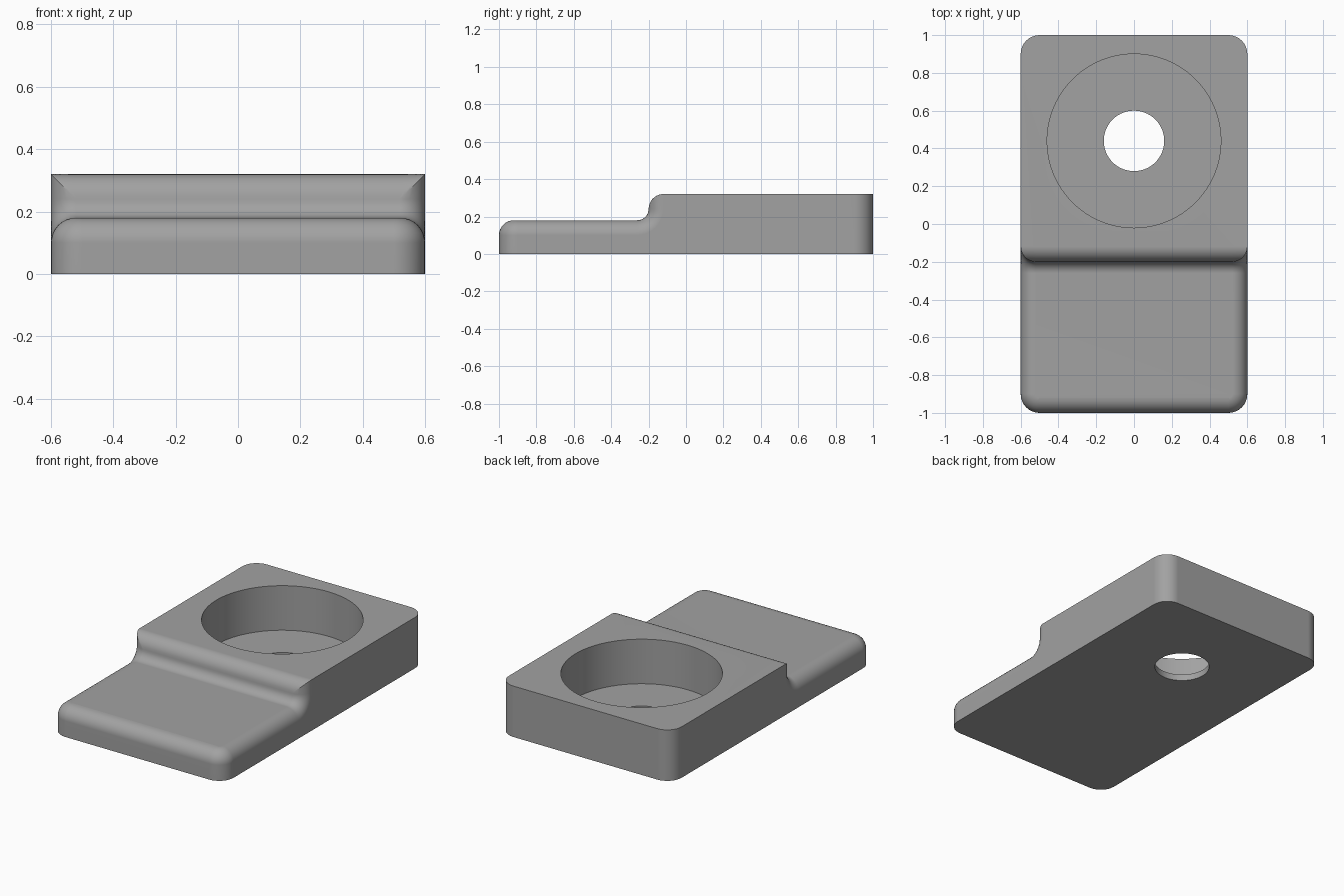
import bpy, bmesh
from math import sin, cos, pi, sqrt, acos

if "Cube" in bpy.data.objects:
    bpy.data.objects.remove(bpy.data.objects["Cube"])

W, L, TOP, DECK = 0.6, 1.0, 0.32, 0.18   # half width, half length, block and deck heights
R, F, C = 0.10, 0.08, 0.06               # plan corners, convex fillets, concave fillet
STEP = -0.20                             # y of the step face
N = 8                                    # segments per quarter round

grey = bpy.data.materials.new("plain grey")
grey.diffuse_color = (0.36, 0.36, 0.36, 1)
grey.use_nodes = True
grey.node_tree.nodes["Principled BSDF"].inputs["Base Color"].default_value = grey.diffuse_color


def ring(a):
    """Right half of one contour: down the step, along the deck, round the front corner."""
    e, d = F * (1 - cos(a)), F * (1 - sin(a))
    x = W - e
    pts = []
    # rounded top of the step, mitred into the rounded side corner
    low = acos(min(1, (F - d) / F))
    for i in range(N + 1):
        t = pi / 2 + (low - pi / 2) * i / N
        pts.append((x, STEP + F - F * cos(t), TOP - F + F * sin(t)))
    # concave foot of the step
    for i in range(N + 1):
        t = pi / 2 * i / N
        pts.append((x, STEP - C + (C + d) * cos(t), DECK + C - (C + d) * sin(t)))
    # front corner
    for i in range(N + 1):
        t = pi / 2 * i / N
        pts.append((W - R + (R - e) * cos(t), -L + R - (R - e) * sin(t), DECK - d))
    return pts


bm = bmesh.new()


def verts(pts, side=1):
    return [bm.verts.new((side * x, y, z)) for x, y, z in pts]


def strip(a, b):
    for i in range(len(a) - 1):
        bm.faces.new((a[i], a[i + 1], b[i + 1], b[i]))


# Deck, step and rolled edges
contours = [ring(pi / 2 * k / N) for k in range(N + 1)]
right = [verts(c) for c in contours]
left = [verts(c, -1) for c in contours]
for k in range(N):
    strip(right[k], right[k + 1])
    strip(left[k], left[k + 1])
    bm.faces.new((right[k][-1], right[k + 1][-1], left[k + 1][-1], left[k][-1]))
strip(right[-1], left[-1])

# Walls
arc = [pi / 2 * i / N for i in range(N + 1)]
back = [(W - R + R * cos(t), L - R + R * sin(t)) for t in arc]
front = [(W - R + R * cos(t), -L + R - R * sin(t)) for t in arc]
halves = []
for side, rings in ((1, right), (-1, left)):
    back_top = verts([(x, y, TOP) for x, y in back], side)
    back_low = verts([(x, y, 0) for x, y in back], side)
    front_low = verts([(x, y, 0) for x, y in front], side)
    strip(back_top, back_low)
    strip(rings[0][-(N + 1):], front_low)
    bm.faces.new(rings[0][N:-N] + [front_low[0], back_low[0], back_top[0]])
    # the sharp top corner joins the side panel at the head of the contour
    halves.append((back_top, back_low, front_low))
(rt, rb, rf), (lt, lb, lf) = halves
bm.faces.new((rt[-1], lt[-1], lb[-1], rb[-1]))
bm.faces.new((right[0][-1], left[0][-1], lf[-1], rf[-1]))

# Flat top and underside
bm.faces.new([r[0] for r in reversed(right)] + rt + lt[::-1] + [r[0] for r in left])
bm.faces.new(rf[::-1] + rb + lb[::-1] + lf)
bmesh.ops.remove_doubles(bm, verts=bm.verts[:], dist=1e-5)
bmesh.ops.recalc_face_normals(bm, faces=bm.faces[:])


def make_object(name, mesh_bm):
    mesh = bpy.data.meshes.new(name)
    mesh_bm.to_mesh(mesh)
    mesh_bm.free()
    mesh.materials.append(grey)
    obj = bpy.data.objects.new(name, mesh)
    bpy.context.collection.objects.link(obj)
    return obj


body = make_object("stepped_block", bm)

# Round pocket and through hole, cut with one stepped cylinder
cb = bmesh.new()
SEG = 96
loops = [[cb.verts.new((r * cos(2 * pi * i / SEG), 0.44 + r * sin(2 * pi * i / SEG), z))
          for i in range(SEG)]
         for r, z in ((0.16, -0.1), (0.16, 0.04), (0.46, 0.04), (0.46, 0.5))]
for a, b in zip(loops, loops[1:]):
    for i in range(SEG):
        j = (i + 1) % SEG
        cb.faces.new((a[i], a[j], b[j], b[i]))
cb.faces.new(loops[0][::-1])
cb.faces.new(loops[-1])
bmesh.ops.recalc_face_normals(cb, faces=cb.faces[:])
cutter = make_object("pocket_cutter", cb)

cut = body.modifiers.new("pocket", 'BOOLEAN')
cut.operation, cut.solver, cut.object = 'DIFFERENCE', 'EXACT', cutter
bpy.context.view_layer.objects.active = body
body.select_set(True)
bpy.ops.object.modifier_apply(modifier=cut.name)
bpy.data.objects.remove(cutter)

# Smooth rounds, crisp edges, flat panels
bpy.ops.object.shade_smooth_by_angle(angle=pi / 6)
weighted = body.modifiers.new("flat_panels", 'WEIGHTED_NORMAL')
weighted.keep_sharp = True
